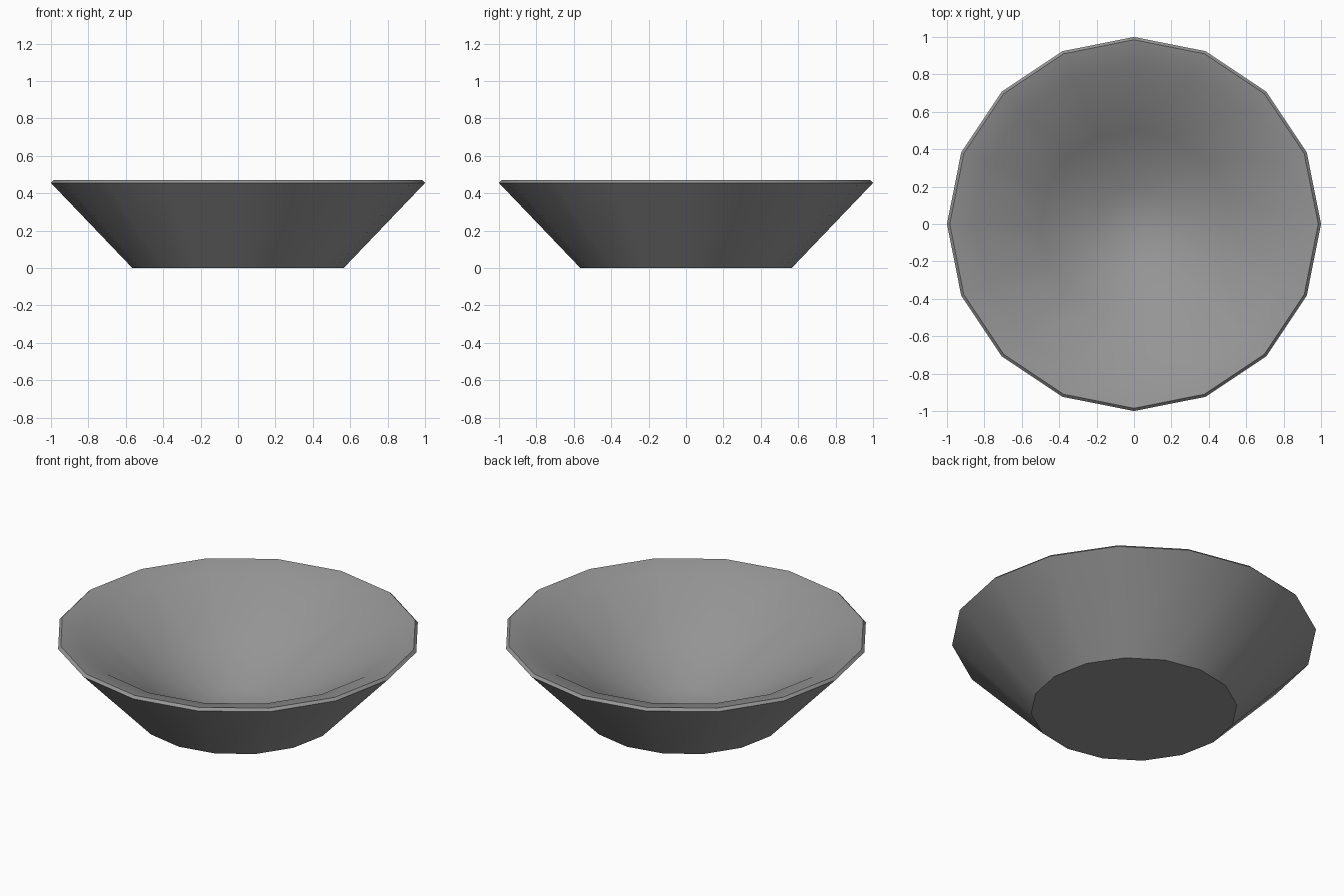
import bpy
import bmesh
import math

SIDES = 16

# Remove the default cube only
cube = bpy.data.objects.get("Cube")
if cube:
    bpy.data.objects.remove(cube, do_unlink=True)


def make_material(name, color):
    mat = bpy.data.materials.new(name)
    mat.use_nodes = True
    mat.diffuse_color = color
    mat.node_tree.nodes["Principled BSDF"].inputs["Base Color"].default_value = color
    return mat


def lathe(name, profile, mat):
    """Spin an (r, z) profile around the z axis into a closed solid."""
    bm = bmesh.new()
    verts = [bm.verts.new((r, 0, z)) for r, z in profile]
    edges = [bm.edges.new(pair) for pair in zip(verts, verts[1:])]
    bmesh.ops.spin(bm, geom=verts + edges, cent=(0, 0, 0), axis=(0, 0, 1),
                   angle=math.tau, steps=SIDES, use_duplicate=False)
    bmesh.ops.remove_doubles(bm, verts=bm.verts[:], dist=0.0005)
    bmesh.ops.recalc_face_normals(bm, faces=bm.faces[:])
    mesh = bpy.data.meshes.new(name)
    bm.to_mesh(mesh)
    bm.free()
    mesh.materials.append(mat)
    obj = bpy.data.objects.new(name, mesh)
    bpy.context.collection.objects.link(obj)
    return obj


gray = make_material("stone gray", (0.3, 0.3, 0.3, 1))

# Flat base, flared wall, bevelled rim, shallow lip, gently sloping hollow
bowl = lathe("bowl", [
    (0, 0), (0.565, 0),
    (1, 0.455), (0.985, 0.47),
    (0.85, 0.435), (0.5, 0.2), (0.2, 0.045), (0, 0.02),
], gray)

# Smooth walls with crisp rim and base edges
bpy.ops.object.select_all(action="DESELECT")
bowl.select_set(True)
bpy.context.view_layer.objects.active = bowl
bpy.ops.object.shade_smooth_by_angle(angle=math.radians(35))
